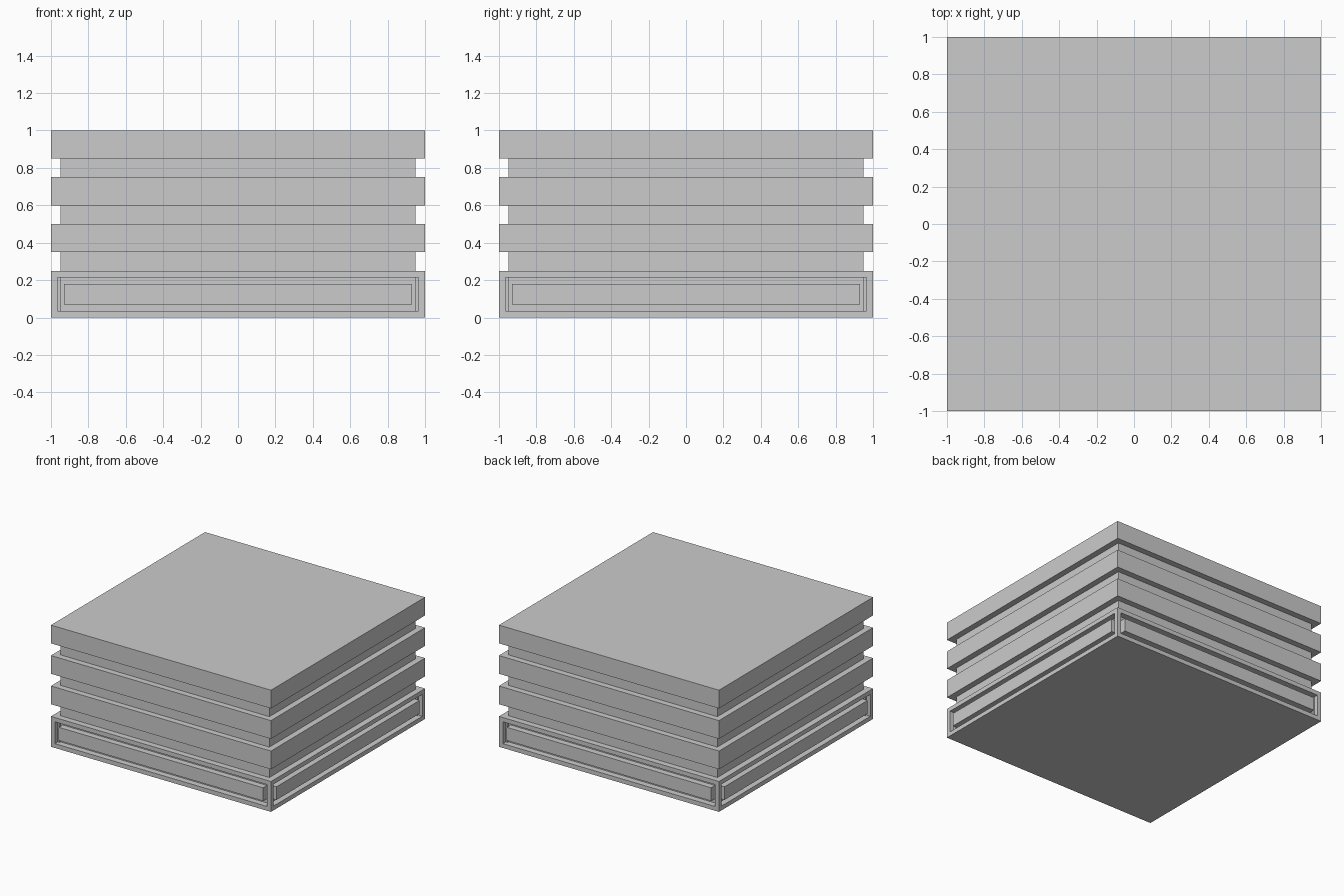
import bpy
import bmesh

if "Cube" in bpy.data.objects:
    bpy.data.objects.remove(bpy.data.objects["Cube"])

# Stepped silhouette: (half width, height)
profile = [(1, 0), (1, 0.25)]
for z in (0.25, 0.50, 0.75):
    profile += [(0.95, z), (0.95, z + 0.10), (1, z + 0.10), (1, z + 0.25)]

bm = bmesh.new()

# Square rings stacked up the profile
rings = [[bm.verts.new((sx * h, sy * h, z))
          for sx, sy in ((-1, -1), (1, -1), (1, 1), (-1, 1))]
         for h, z in profile]
bm.faces.new(rings[0][::-1])
bm.faces.new(rings[-1])
base_sides = []
for level, (lo, hi) in enumerate(zip(rings, rings[1:])):
    for i in range(4):
        j = (i + 1) % 4
        face = bm.faces.new((lo[i], lo[j], hi[j], hi[i]))
        if level == 0:
            base_sides.append(face)
bm.normal_update()


def inset_and_push(faces, margin, depth):
    """Inset each face by margin, then extrude it along its own normal."""
    bmesh.ops.inset_individual(bm, faces=faces, thickness=margin)
    caps = bmesh.ops.extrude_discrete_faces(bm, faces=faces)["faces"]
    for f in caps:
        f.normal_update()
        bmesh.ops.translate(bm, verts=f.verts[:], vec=f.normal * depth)
    return caps


# Base panels: recess in each side with a flush bar in the middle
recess = inset_and_push(base_sides, 0.05, -0.05)
inset_and_push(recess, 0.05, 0.05)

bm.normal_update()
mesh = bpy.data.meshes.new("ribbed_block")
bm.to_mesh(mesh)
bm.free()
obj = bpy.data.objects.new("ribbed_block", mesh)
bpy.context.collection.objects.link(obj)
